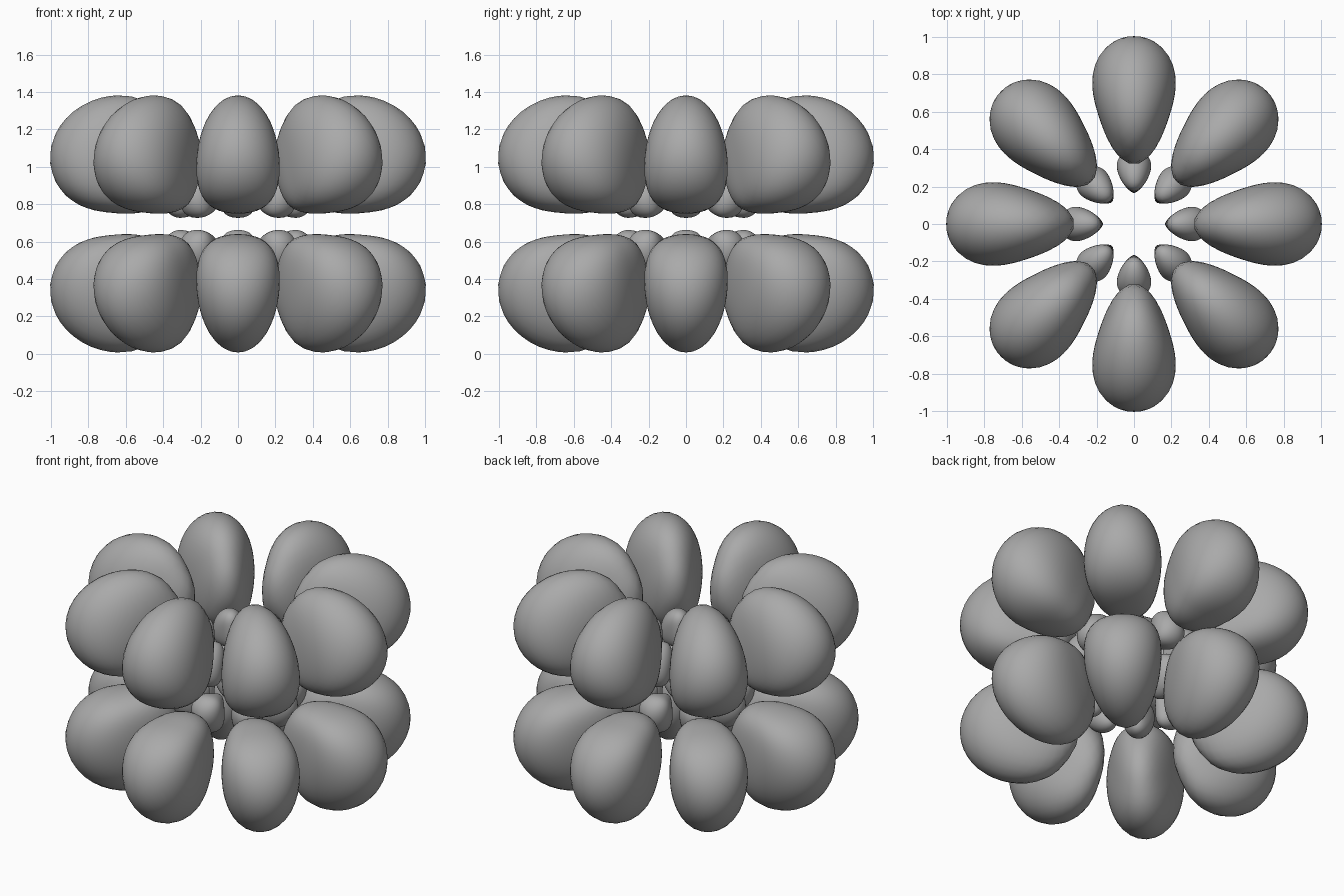
import bpy, bmesh
from math import atan2, hypot, sin, cos, pi
from mathutils import Vector

cube = bpy.data.objects.get("Cube")
if cube:
    bpy.data.objects.remove(cube, do_unlink=True)

MID_Z = 0.695          # height of the symmetry plane
TILT = atan2(1, 2)     # elevation of each lobe axis
PEAK = cos(TILT) ** 4 * sin(TILT)

grey = bpy.data.materials.new("soft_grey")
grey.use_nodes = True
colour = (0.4, 0.4, 0.4, 1)
grey.diffuse_color = colour
grey.node_tree.nodes["Principled BSDF"].inputs["Base Color"].default_value = colour


def inside(p, near, far, spread, skew, power):
    """True where the angular wave is stronger than the radial limit."""
    r = p.length
    if not near < r < far or p.z <= 0 or p.x <= 0:
        return False
    azimuth = atan2(p.y, p.x)
    if abs(azimuth) > pi / 8:
        return False
    elevation = atan2(p.z, hypot(p.x, p.y))
    wave = cos(elevation) ** 4 * sin(elevation) / PEAK * cos(4 * azimuth)
    u = ((r - near) / (far - near)) ** skew
    return wave > spread + (1 - spread) * abs(2 * u - 1) ** power


def lobe_mesh(name, centre_r, shape):
    """Sphere whose points are pushed out from the lobe centre to its surface."""
    centre = Vector((cos(TILT), 0, sin(TILT))) * centre_r
    bm = bmesh.new()
    bmesh.ops.create_icosphere(bm, subdivisions=4, radius=1)
    for v in bm.verts:
        direction = v.co.normalized()
        low, high = 0.0, centre_r
        for _ in range(18):
            middle = (low + high) / 2
            if inside(centre + direction * middle, *shape):
                low = middle
            else:
                high = middle
        v.co = centre + direction * low
    for f in bm.faces:
        f.smooth = True
    mesh = bpy.data.meshes.new(name)
    bm.to_mesh(mesh)
    bm.free()
    mesh.materials.append(grey)
    return mesh


# Lobe shapes: near radius, far radius, spread, skew, power
outer = lobe_mesh("outer_lobe", 0.72, (0.42, 1.088, 0.30, 0.705, 2.6))
inner = lobe_mesh("inner_lobe", 0.32, (0.188, 0.43, 0.35, 1.15, 1.9))

# Eight lobes around, in an upper and a lower ring, for both shells
for mesh in (outer, inner):
    for level, flip in (("upper", 0), ("lower", pi)):
        for i in range(8):
            obj = bpy.data.objects.new(f"{level}_{mesh.name}_{i + 1}", mesh)
            obj.location.z = MID_Z
            obj.rotation_euler = (flip, 0, i * pi / 4)
            bpy.context.collection.objects.link(obj)
